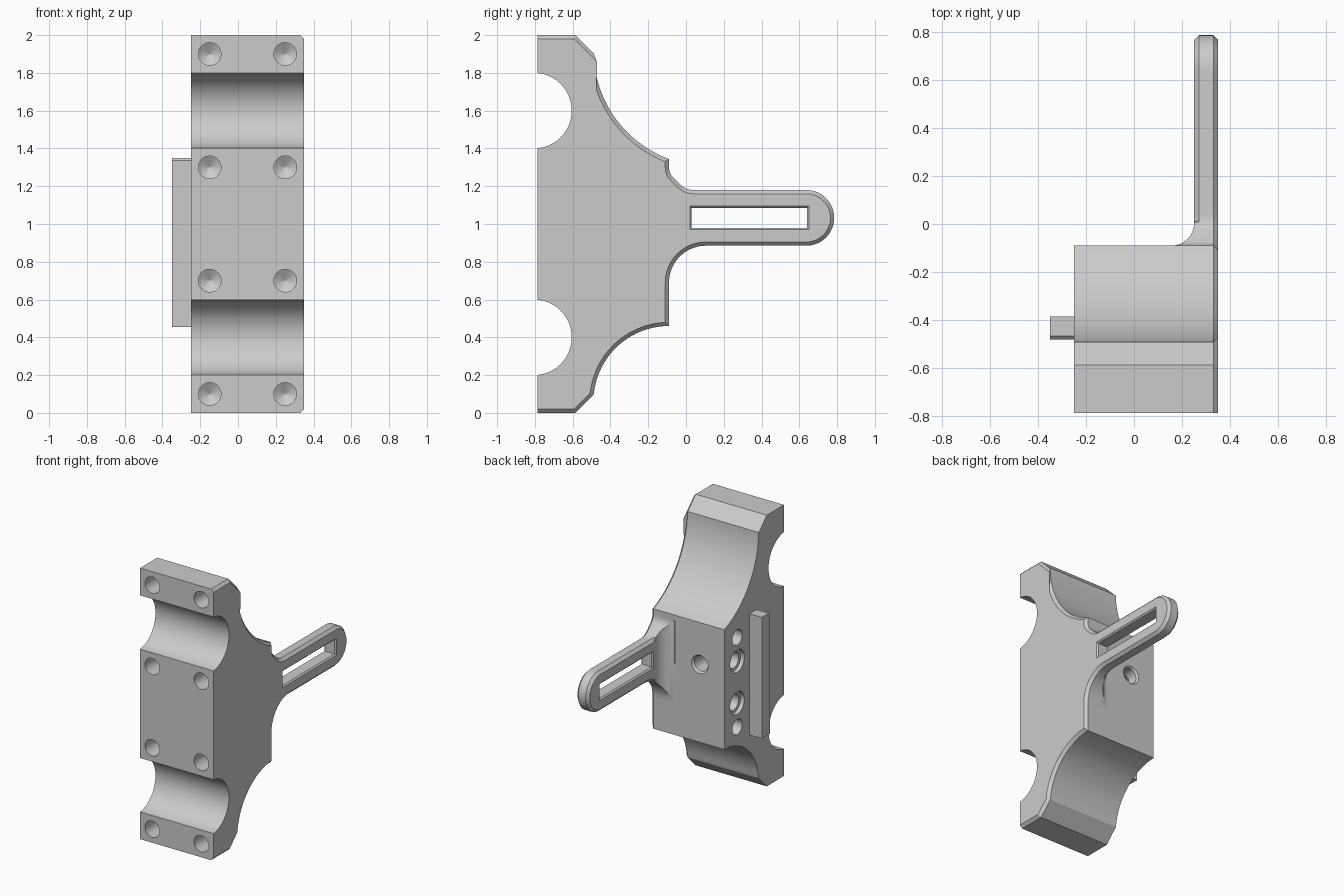
import bpy, bmesh
from math import sin, cos, pi, radians
from mathutils import Vector

old = bpy.data.objects.get("Cube")
if old:
    bpy.data.objects.remove(old, do_unlink=True)

grey = bpy.data.materials.new("machined_grey")
grey.use_nodes = True
colour = (0.6, 0.6, 0.6, 1)
grey.diffuse_color = colour
grey.node_tree.nodes["Principled BSDF"].inputs["Base Color"].default_value = colour


def loft(name, rings):
    """Skin matching closed rings of points and cap both ends."""
    bm = bmesh.new()
    loops = [[bm.verts.new(p) for p in ring] for ring in rings]
    n = len(loops[0])
    for a, b in zip(loops, loops[1:]):
        for i in range(n):
            j = (i + 1) % n
            bm.faces.new((a[i], a[j], b[j], b[i]))
    bm.faces.new(loops[0])
    bm.faces.new(loops[-1])
    bmesh.ops.remove_doubles(bm, verts=bm.verts, dist=1e-6)
    bmesh.ops.recalc_face_normals(bm, faces=bm.faces)
    mesh = bpy.data.meshes.new(name)
    bm.to_mesh(mesh)
    bm.free()
    mesh.materials.append(grey)
    ob = bpy.data.objects.new(name, mesh)
    bpy.context.collection.objects.link(ob)
    return ob


def combine(ob, other, operation):
    mod = ob.modifiers.new("combine", 'BOOLEAN')
    mod.operation, mod.solver, mod.object = operation, 'EXACT', other
    bpy.context.view_layer.objects.active = ob
    bpy.ops.object.modifier_apply(modifier=mod.name)
    bpy.data.objects.remove(other, do_unlink=True)


def arc(cu, cv, r, start, end, steps=20):
    angles = [radians(start + (end - start) * i / steps) for i in range(steps + 1)]
    return [(cu + r * cos(a), cv + r * sin(a)) for a in angles]


def inset(points, d, keep):
    """Mitred inset of a counter-clockwise outline; keep() marks fixed points."""
    out = []
    for i, p in enumerate(points):
        p, a, b = Vector(p), Vector(points[i - 1]), Vector(points[(i + 1) % len(points)])
        e, f = (p - a).normalized(), (b - p).normalized()
        n, m = Vector((-e.y, e.x)), Vector((-f.y, f.x))
        out.append(tuple(p) if keep(p) else tuple(p + (n + m) * d / (1 + n.dot(m))))
    return out


def at_x(x, outline):
    return [(x, y, z) for y, z in outline]


def drill(centre, direction, steps):
    """Turned cutter; steps are (depth, radius) pairs."""
    axis = Vector(direction)
    up = Vector((0, 0, 1))
    side = axis.cross(up)
    return loft("drill", [[Vector(centre) + axis * depth + (side * u + up * v)
                           for u, v in arc(0, 0, r, 0, 352.5, 47)] for depth, r in steps])


# Side outlines, counter-clockwise in (y, z)
FRONT, BACK = -0.785, -0.09
lower = [(FRONT, 0), (-0.585, 0), (-0.49, 0.095)] + arc(-0.09, 0.06, 0.4, 174, 90)
upper = arc(0.125, 1.92, 0.615, 249.5, 181, 24) + [(-0.49, 1.905), (-0.585, 2), (FRONT, 2)]
arm = (arc(0.105, 0.69, 0.195, 180, 90) + arc(0.637, 1.0325, 0.1475, -90, 90, 32)
       + arc(0.04, 1.28, 0.1, 270, 222, 10) + arc(-0.012, 1.3, 0.078, 222, 180, 8)[1:])

# Main block
body = loft("bracket", [at_x(-0.25, lower + upper), at_x(0.25, lower + upper)])

# Side plate with the arm, chamfered all round
outline = lower + arm + upper
outer = inset(outline, 0.02, lambda p: False)
outer = [(FRONT, z) if p[0] == FRONT else (y, z) for p, (y, z) in zip(outline, outer)]
inner = inset(outline, 0.02, lambda p: p.x < 0.012)
plate = loft("plate", [at_x(0.25, inner), at_x(0.27, outline),
                       at_x(0.33, outline), at_x(0.35, outer)])
combine(body, plate, 'UNION')

# Curved gusset where the arm leaves the block
fillet = [(0.28, 0.01), (0.28, -0.12), (0.155, -0.12)] + arc(0.155, 0.005, 0.095, -90, 0, 16)
gusset = loft("gusset", [[(x, y, z) for x, y in fillet] for z in (0.6, 1.4)])
flare = loft("flare", [at_x(x, [(-0.2, 0.69)] + arm + [(-0.2, 1.3)]) for x in (0, 0.3)])
combine(gusset, flare, 'INTERSECT')
combine(body, gusset, 'UNION')

# Two round channels across the front
for z in (0.4, 1.6):
    combine(body, drill((-0.5, FRONT - 0.02, z), (1, 0, 0), [(0, 0.2), (1, 0.2)]), 'DIFFERENCE')

# Slot in the arm with small edge chamfers
slot = [(0.03, 0.98), (0.64, 0.98), (0.64, 1.085), (0.03, 1.085)]
wide = inset(slot, -0.02, lambda p: False)
combine(body, loft("slot", [at_x(0.24, wide), at_x(0.26, slot),
                            at_x(0.34, slot), at_x(0.36, wide)]), 'DIFFERENCE')

# Bolt holes in the front face
for x in (-0.15, 0.25):
    for z in (0.1, 0.7, 1.3, 1.9):
        combine(body, drill((x, FRONT, z), (0, 1, 0),
                            [(-0.1, 0.06), (0.2, 0.06), (0.235, 0.001)]), 'DIFFERENCE')

# Plain and counterbored holes in the right face
for offset in (-1, 1):
    combine(body, drill((-0.25, -0.24, 0.9 + offset * 0.33), (1, 0, 0),
                        [(-0.1, 0.057), (0.2, 0.057), (0.235, 0.001)]), 'DIFFERENCE')
    combine(body, drill((-0.25, -0.24, 0.9 + offset * 0.155), (1, 0, 0),
                        [(-0.1, 0.083), (0.03, 0.083), (0.03, 0.06),
                         (0.2, 0.06), (0.235, 0.001)]), 'DIFFERENCE')

# Countersunk hole in the back face
combine(body, drill((-0.05, BACK, 1.035), (0, -1, 0),
                    [(-0.1, 0.067), (0, 0.067), (0.015, 0.055),
                     (0.2, 0.055), (0.235, 0.001)]), 'DIFFERENCE')

# Rail on the right face
rail_outline = [(-0.48, 0.455), (-0.385, 0.455), (-0.385, 1.35), (-0.465, 1.35), (-0.48, 1.335)]
rail = loft("side_rail", [at_x(-0.35, rail_outline), at_x(-0.25, rail_outline)])

for ob in (body, rail):
    bpy.ops.object.select_all(action='DESELECT')
    ob.select_set(True)
    bpy.context.view_layer.objects.active = ob
    bpy.ops.object.shade_smooth_by_angle(angle=radians(25))
